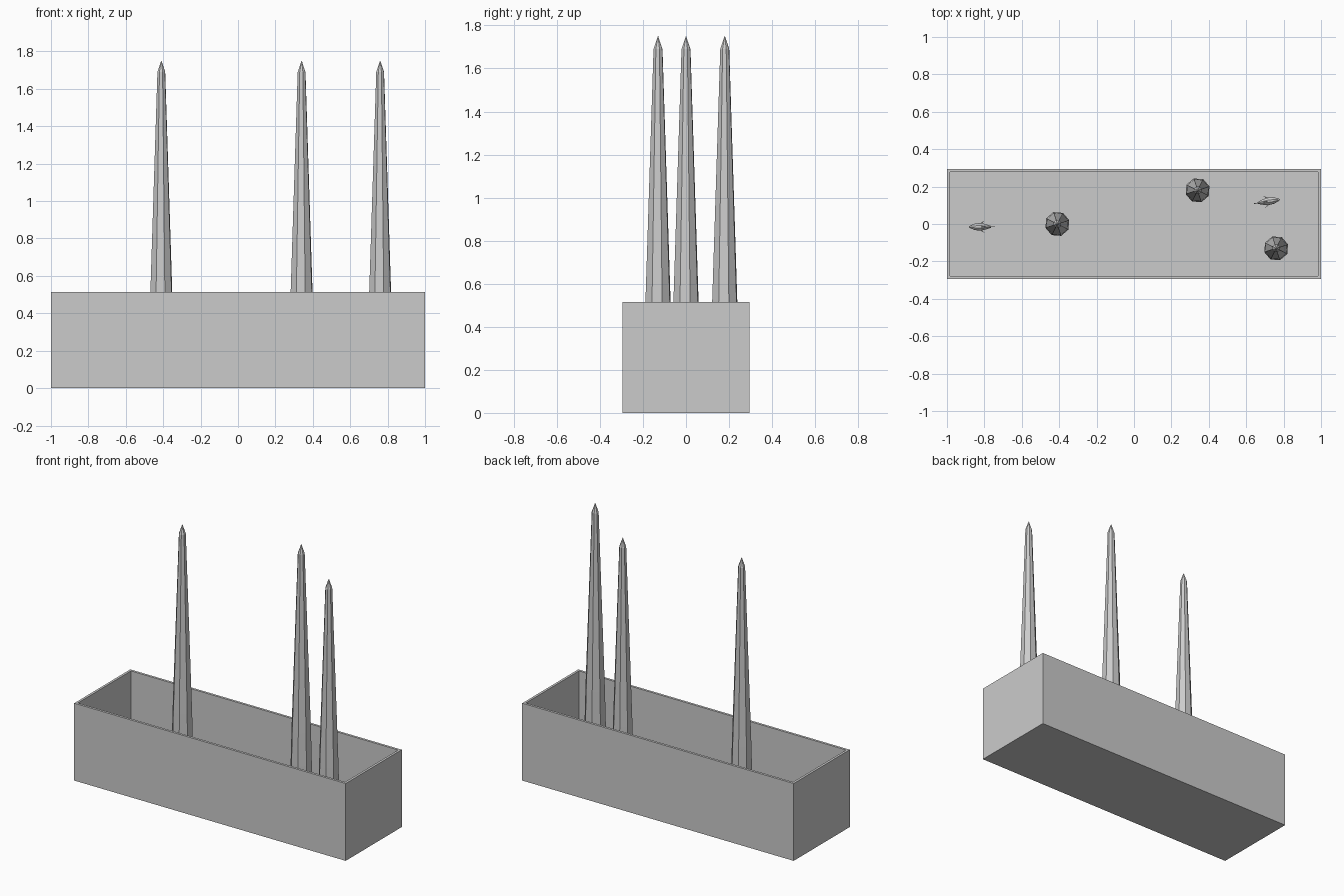
import bpy, bmesh, math
from mathutils import Matrix

if "Cube" in bpy.data.objects:
    bpy.data.objects.remove(bpy.data.objects["Cube"])

grey = bpy.data.materials.new("plain grey")
grey.diffuse_color = (0.6, 0.6, 0.6, 1)
grey.use_nodes = True
grey.node_tree.nodes["Principled BSDF"].inputs["Base Color"].default_value = grey.diffuse_color


def finish(name, bm, smooth=False):
    bmesh.ops.recalc_face_normals(bm, faces=bm.faces)
    me = bpy.data.meshes.new(name)
    bm.to_mesh(me)
    bm.free()
    me.materials.append(grey)
    for p in me.polygons:
        p.use_smooth = smooth
    ob = bpy.data.objects.new(name, me)
    bpy.context.collection.objects.link(ob)
    return ob


def loft(bm, rings):
    """Bridge a list of vertex rings and cap both ends."""
    rings = [[bm.verts.new(c) for c in ring] for ring in rings]
    n = len(rings[0])
    for a, b in zip(rings, rings[1:]):
        for i in range(n):
            j = (i + 1) % n
            bm.faces.new((a[i], a[j], b[j], b[i]))
    bm.faces.new(rings[0][::-1])
    bm.faces.new(rings[-1])


# Open tank: outer walls, rim, inner walls and floor in one loft
HX, HY, TOP, WALL = 1.0, 0.295, 0.515, 0.016
def rect(inset, z):
    x, y = HX - inset, HY - inset
    return [(-x, -y, z), (x, -y, z), (x, y, z), (-x, y, z)]

bm = bmesh.new()
loft(bm, [rect(0, 0), rect(0, TOP), rect(WALL, TOP), rect(WALL, WALL)])
finish("tank", bm)

# Tall eight-sided tapering stalks with pointed tips
PROFILE = [(0.064, WALL), (0.064, 0.3), (0.059, 0.515), (0.021, 1.69), (0.001, 1.75)]
for k, (x, y) in enumerate([(-0.41, 0.0), (0.34, 0.18), (0.76, -0.13)]):
    bm = bmesh.new()
    loft(bm, [[(x + r / 0.96 * math.cos(math.pi / 4 * (i + 0.4)),
                y + r / 0.96 * math.sin(math.pi / 4 * (i + 0.4)), z)
               for i in range(8)] for r, z in PROFILE])
    finish(f"stalk_{k + 1}", bm)


# Fish: spindle body along x, upright tail and back fin, swept side fins
def fin(bm, pts, thick):
    loft(bm, [[(p[0] + thick[0] * s, p[1] + thick[1] * s, p[2] + thick[2] * s)
               for p in pts] for s in (-1, 1)])

BODY = [(0.07, 0.002), (0.06, 0.009), (0.035, 0.018), (0.005, 0.02),
        (-0.025, 0.013), (-0.048, 0.005)]
def fish(name, x, y, z, turn):
    bm = bmesh.new()
    loft(bm, [[(px, r * math.cos(math.tau * i / 10), 1.3 * r * math.sin(math.tau * i / 10))
               for i in range(10)] for px, r in BODY])
    fin(bm, [(-0.045, 0, 0), (-0.07, 0, 0.025), (-0.062, 0, 0), (-0.07, 0, -0.025)],
        (0, 0.002, 0))
    fin(bm, [(0.02, 0, 0.022), (-0.012, 0, 0.038), (-0.02, 0, 0.016)], (0, 0.002, 0))
    for s in (-1, 1):
        fin(bm, [(0.015, 0.016 * s, -0.004), (-0.016, 0.034 * s, -0.01),
                 (0.002, 0.016 * s, -0.008)], (0, 0, 0.0015))
    bm.transform(Matrix.Translation((x, y, z)) @ Matrix.Rotation(turn, 4, 'Z'))
    finish(name, bm)

fish("fish_left", -0.813, -0.015, 0.22, math.pi)
fish("fish_right", 0.71, 0.12, 0.22, math.radians(9))
